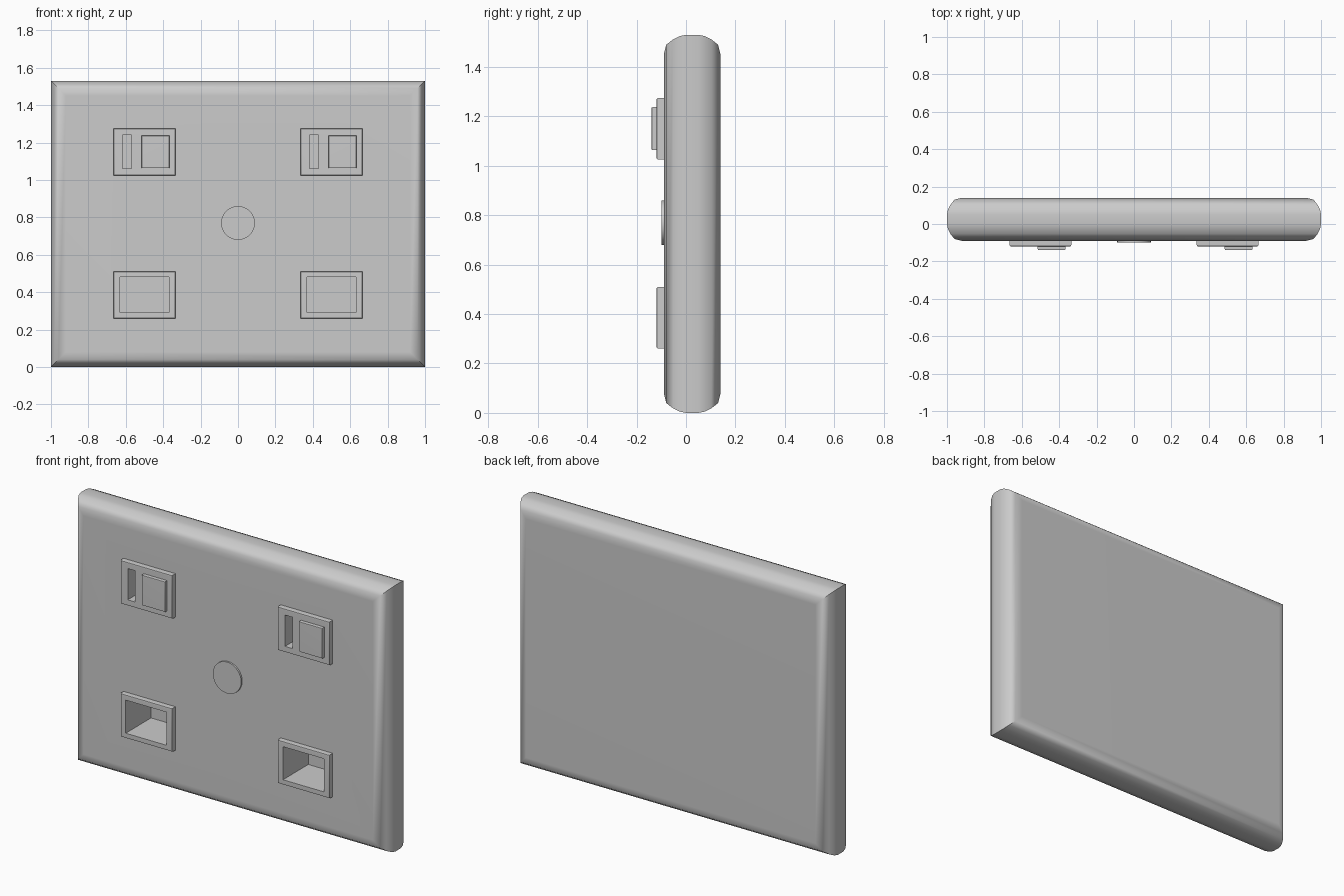
import bpy, bmesh, math
from mathutils import Matrix, Vector

if "Cube" in bpy.data.objects:
    bpy.data.objects.remove(bpy.data.objects["Cube"])


def make_object(name, bm, angle=40):
    bmesh.ops.recalc_face_normals(bm, faces=bm.faces)
    mesh = bpy.data.meshes.new(name)
    bm.to_mesh(mesh)
    bm.free()
    obj = bpy.data.objects.new(name, mesh)
    bpy.context.collection.objects.link(obj)
    smooth(obj, angle)
    return obj


def smooth(obj, angle):
    bpy.ops.object.select_all(action='DESELECT')
    obj.select_set(True)
    bpy.context.view_layer.objects.active = obj
    bpy.ops.object.shade_smooth_by_angle(angle=math.radians(angle))


def add_box(bm, x0, x1, y0, y1, z0, z1):
    size = Vector((x1 - x0, y1 - y0, z1 - z0))
    mid = Vector((x0 + x1, y0 + y1, z0 + z1)) / 2
    bmesh.ops.create_cube(bm, size=1,
                          matrix=Matrix.Translation(mid) @ Matrix.Diagonal(size).to_4x4())


def bevel_front(bm, width):
    # round only the edges of the front face
    y_min = min(v.co.y for v in bm.verts)
    edges = [e for e in bm.edges if all(v.co.y < y_min + 1e-5 for v in e.verts)]
    bmesh.ops.bevel(bm, geom=edges, offset=width, segments=2, profile=0.5, affect='EDGES')


def cut(obj, cutter):
    mod = obj.modifiers.new("openings", 'BOOLEAN')
    mod.object = cutter
    mod.operation = 'DIFFERENCE'
    mod.solver = 'EXACT'
    graph = bpy.context.evaluated_depsgraph_get()
    mesh = bpy.data.meshes.new_from_object(obj.evaluated_get(graph))
    obj.modifiers.clear()
    obj.data = mesh
    smooth(obj, 40)


# wall plate: mitred rectangular rings following a rounded edge profile
half = [(0.08, -0.09), (0.04, -0.08), (0.018, -0.052), (0.005, -0.025), (0, 0)]
profile = half + [(i, 0.05 - y) for i, y in reversed(half)]
bm = bmesh.new()
rings = []
for inset, y in profile:
    w, lo, hi = 1 - inset, inset, 1.53 - inset
    rings.append([bm.verts.new(p) for p in
                  ((-w, y, lo), (w, y, lo), (w, y, hi), (-w, y, hi))])
for a, b in zip(rings, rings[1:]):
    for i in range(4):
        j = (i + 1) % 4
        bm.faces.new((a[i], a[j], b[j], b[i]))
bm.faces.new(rings[0])
bm.faces.new(rings[-1])
plate = make_object("wall_plate", bm)

# cutter for the socket openings and the switch slots
bm = bmesh.new()
for cx in (-0.5, 0.5):
    add_box(bm, cx - 0.13, cx + 0.13, -0.2, 0.11, 0.29, 0.48)
    add_box(bm, cx - 0.117, cx - 0.07, -0.2, 0.11, 1.06, 1.24)
cutter = make_object("opening_cutter", bm)
cutter.hide_render = True
cut(plate, cutter)

# socket and switch frames, with a rocker button on each switch
for side, cx in (("left", -0.5), ("right", 0.5)):
    for part, z0, z1 in (("socket", 0.26, 0.51), ("switch", 1.025, 1.275)):
        bm = bmesh.new()
        add_box(bm, cx - 0.165, cx + 0.165, -0.12, -0.085, z0, z1)
        bevel_front(bm, 0.008)
        cut(make_object(f"{part}_frame_{side}", bm), cutter)
    bm = bmesh.new()
    add_box(bm, cx - 0.015, cx + 0.133, -0.14, -0.11, 1.063, 1.238)
    bevel_front(bm, 0.006)
    make_object(f"switch_button_{side}", bm)
bpy.data.objects.remove(cutter)

# round cover in the middle
bm = bmesh.new()
bmesh.ops.create_cone(bm, cap_ends=True, segments=48, radius1=0.09, radius2=0.09, depth=0.02,
                      matrix=Matrix.Translation((0, -0.09, 0.77)) @ Matrix.Rotation(math.pi / 2, 4, 'X'))
make_object("centre_cover", bm)

# keep the broad flat faces evenly shaded
for obj in bpy.context.collection.objects:
    mod = obj.modifiers.new("weighted_normals", 'WEIGHTED_NORMAL')
    mod.keep_sharp = True
